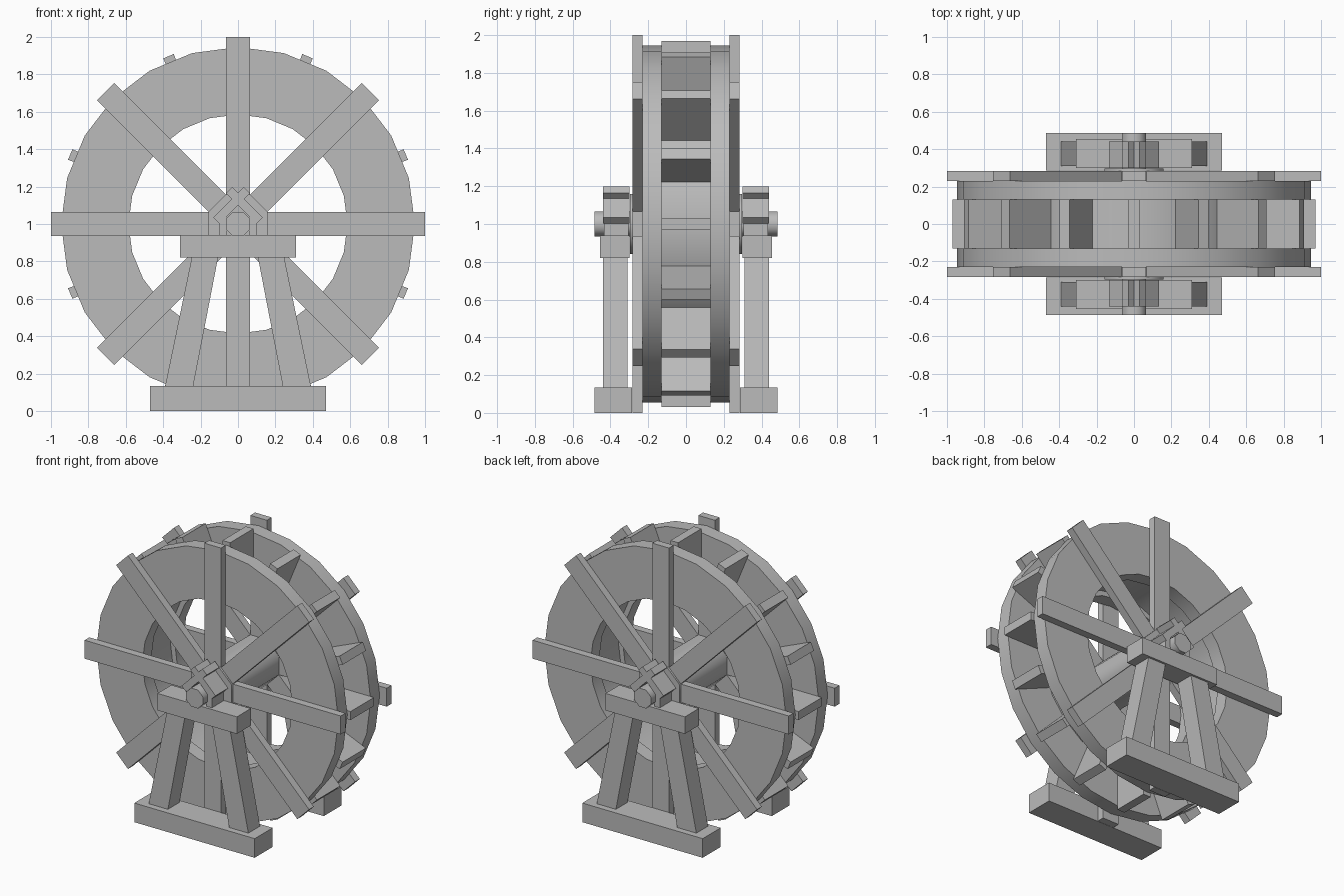
import bpy, bmesh, math
from mathutils import Matrix, Vector

cube = bpy.data.objects.get("Cube")
if cube:
    bpy.data.objects.remove(cube, do_unlink=True)

grey = bpy.data.materials.new("plain grey")
grey.use_nodes = True
GREY = (0.5, 0.5, 0.5, 1)
grey.diffuse_color = GREY
grey.node_tree.nodes["Principled BSDF"].inputs["Base Color"].default_value = GREY

CENTRE = Vector((0, 0, 1))


def finish(name, bm, smooth=None):
    bmesh.ops.recalc_face_normals(bm, faces=bm.faces)
    mesh = bpy.data.meshes.new(name)
    bm.to_mesh(mesh)
    bm.free()
    mesh.materials.append(grey)
    obj = bpy.data.objects.new(name, mesh)
    bpy.context.collection.objects.link(obj)
    if smooth:
        bpy.ops.object.select_all(action='DESELECT')
        obj.select_set(True)
        bpy.context.view_layer.objects.active = obj
        bpy.ops.object.shade_smooth_by_angle(angle=math.radians(smooth))
    return obj


def slab(name, outline, y0, y1):
    """Extrude an outline of (x, z) points from y0 to y1."""
    bm = bmesh.new()
    face = bm.faces.new([bm.verts.new((x, y0, z)) for x, z in outline])
    new = bmesh.ops.extrude_face_region(bm, geom=[face])["geom"]
    verts = [v for v in new if isinstance(v, bmesh.types.BMVert)]
    bmesh.ops.translate(bm, verts=verts, vec=(0, y1 - y0, 0))
    return finish(name, bm)


def box(name, x0, x1, y0, y1, z0, z1):
    return slab(name, [(x0, z0), (x1, z0), (x1, z1), (x0, z1)], y0, y1)


def turned_box(name, size, offset, angle, pivot=CENTRE):
    """Box placed at an offset from the pivot, then turned about the y axis."""
    bm = bmesh.new()
    mat = (Matrix.Translation(pivot) @ Matrix.Rotation(angle, 4, 'Y')
           @ Matrix.Translation(offset) @ Matrix.Diagonal((*size, 1)))
    bmesh.ops.create_cube(bm, size=1, matrix=mat)
    return finish(name, bm)


def ring(name, inner, outer, y0, y1, sides=24):
    """Square-section ring around the wheel's axis."""
    bm = bmesh.new()
    loops = []
    for i in range(sides):
        a = math.tau * i / sides
        loops.append([bm.verts.new((r * math.sin(a), y, 1 + r * math.cos(a)))
                      for r, y in ((inner, y0), (outer, y0), (outer, y1), (inner, y1))])
    for i in range(sides):
        a, b = loops[i], loops[(i + 1) % sides]
        for k in range(4):
            n = (k + 1) % 4
            bm.faces.new((a[k], a[n], b[n], b[k]))
    return finish(name, bm, 30)


def octagon_shaft(name, apothem, half_length):
    bm = bmesh.new()
    r = apothem / math.cos(math.pi / 8)
    mat = (Matrix.Translation(CENTRE) @ Matrix.Rotation(math.pi / 2, 4, 'X')
           @ Matrix.Rotation(math.pi / 8, 4, 'Z'))
    bmesh.ops.create_cone(bm, cap_ends=True, segments=8, radius1=r, radius2=r,
                          depth=2 * half_length, matrix=mat)
    return finish(name, bm, 50)


# Wheel: drum, paddles, hub and axle
ring("drum", 0.62, 0.66, -0.13, 0.13)
for i in range(16):
    turned_box(f"paddle_{i + 1}", (0.06, 0.26, 0.33), (0, 0, 0.805), math.tau * i / 16)
octagon_shaft("hub", 0.158, 0.297)
octagon_shaft("axle", 0.065, 0.485)

# Everything that repeats on the front and back
for side, s in (("front", -1), ("back", 1)):
    def span(a, b):
        return sorted((s * a, s * b))

    ring(f"{side}_rim", 0.585, 0.945, *span(0.13, 0.23))
    for i in range(4):
        turned_box(f"{side}_spoke_{i + 1}", (0.13, 0.053, 2), (0, s * 0.2565, 0),
                   math.pi * i / 4)

    # Stand: foot, splayed legs and bearing beam
    box(f"{side}_foot", -0.47, 0.47, *span(0.285, 0.485), 0, 0.135)
    box(f"{side}_beam", -0.31, 0.31, *span(0.30, 0.455), 0.82, 0.94)
    for hand, m in (("left", 1), ("right", -1)):
        slab(f"{side}_{hand}_leg",
             [(m * 0.39, 0.13), (m * 0.24, 0.13), (m * 0.105, 0.83), (m * 0.245, 0.83)],
             *span(0.31, 0.44))
        # Bearing: upright cheek and a sloping cap board
        x0, x1 = sorted((m * 0.06, m * 0.10))
        box(f"{side}_{hand}_bearing_cheek", x0, x1, *span(0.305, 0.435), 0.94, 1.04)
        turned_box(f"{side}_{hand}_cap_board", (0.23, 0.14, 0.048), (0, 0, 0),
                   m * math.pi / 4, Vector((m * 0.034, s * 0.37, 1.10)))
